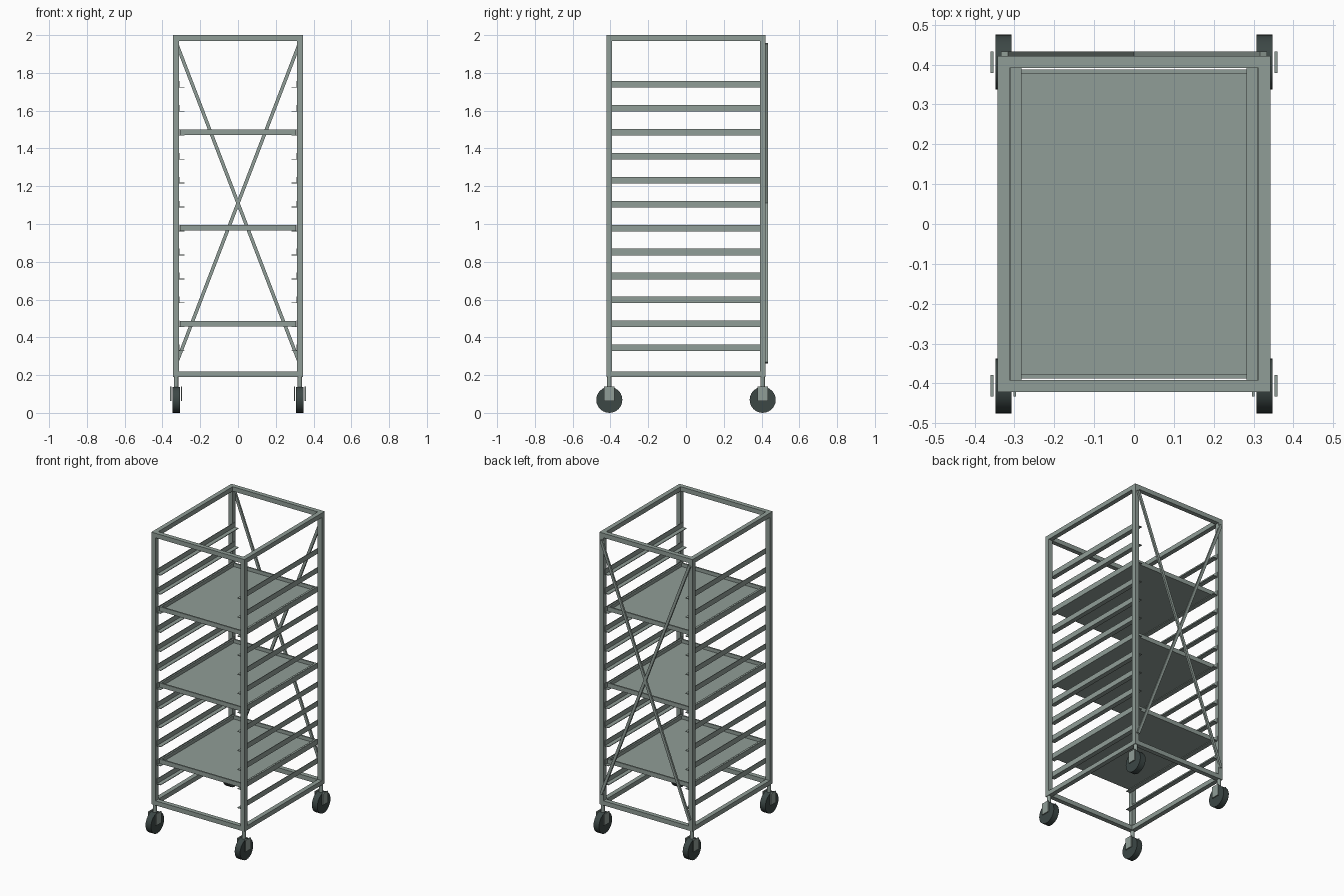
import bpy
from math import pi, atan2, hypot
from mathutils import Matrix

cube = bpy.data.objects.get("Cube")
if cube:
    bpy.data.objects.remove(cube, do_unlink=True)


def material(name, rgb):
    m = bpy.data.materials.new(name)
    m.use_nodes = True
    col = (*rgb, 1)
    m.diffuse_color = col
    bsdf = m.node_tree.nodes["Principled BSDF"]
    bsdf.inputs["Base Color"].default_value = col
    bsdf.inputs["Roughness"].default_value = 0.6
    return m


METAL = material("grey_green_metal", (0.28, 0.34, 0.31))
RUBBER = material("dark_rubber", (0.045, 0.063, 0.06))


def box(name, lo, hi, mat=METAL):
    """Axis-aligned box between two corners."""
    bpy.ops.mesh.primitive_cube_add(size=1)
    ob = bpy.context.object
    ob.name = name
    size = [abs(b - a) for a, b in zip(lo, hi)]
    mid = [(a + b) / 2 for a, b in zip(lo, hi)]
    ob.data.transform(Matrix.Diagonal((*size, 1)))
    ob.location = mid
    ob.data.materials.append(mat)
    return ob


def cylinder(name, r, depth, loc, mat, rot=(0, 0, 0), sides=24):
    bpy.ops.mesh.primitive_cylinder_add(vertices=sides, radius=r, depth=depth,
                                        location=loc, rotation=rot)
    ob = bpy.context.object
    ob.name = name
    ob.data.materials.append(mat)
    bpy.ops.object.shade_smooth_by_angle()
    return ob


X, Y = 0.343, 0.421        # outer half width and depth of the frame
T = 0.03                   # tube thickness
Z0, Z1 = 0.19, 2.0         # frame bottom and top
XI, YI = X - T, Y - T
SIDES = (("left", 1), ("right", -1))
ENDS = (("front", -1), ("back", 1))

# Corner posts and casters
for sn, s in SIDES:
    for en, e in ENDS:
        tag = f"{en}_{sn}"
        box(f"{tag}_post", (s * XI, e * YI, Z0), (s * X, e * Y, Z1))
        cx, cy = s * (X - T / 2), e * (Y - T / 2)
        cylinder(f"{tag}_caster_stem", 0.012, 0.07, (cx, cy, 0.16), METAL, sides=16)
        cylinder(f"{tag}_wheel", 0.069, 0.04, (cx, cy, 0.069), RUBBER, (0, pi / 2, 0))
        for pn, p in (("outer", s), ("inner", -s)):
            box(f"{tag}_{pn}_fork_plate", (cx + p * 0.025, cy - 0.027, 0.064),
                (cx + p * 0.032, cy + 0.027, 0.14))

# Top and bottom rails
for name, z in (("bottom", Z0), ("top", Z1 - T)):
    for sn, s in SIDES:
        box(f"{name}_{sn}_rail", (s * XI, -YI, z), (s * X, YI, z + T))
    for en, e in ENDS:
        box(f"{name}_{en}_rail", (-XI, e * YI, z), (XI, e * Y, z + T))

# Angle slides that carry the trays
SLIDE_Z, STEP, COUNT = 0.327, 0.1268, 12
for i in range(COUNT):
    z = SLIDE_Z + i * STEP
    for sn, s in SIDES:
        box(f"{sn}_slide_flange_{i + 1}", (s * 0.309, -0.41, z), (s * XI, 0.41, z + 0.035))
        box(f"{sn}_slide_ledge_{i + 1}", (s * 0.282, -0.41, z), (s * 0.309, 0.41, z + 0.004))

# Shallow trays with a raised rim
TX, TY, RIM = 0.306, 0.388, 0.01
for n, i in enumerate((1, 5, 9), 1):
    z = SLIDE_Z + i * STEP + 0.004
    top = z + 0.029
    box(f"tray_floor_{n}", (-TX, -TY, z), (TX, TY, z + 0.006))
    for sn, s in SIDES:
        box(f"tray_{sn}_rim_{n}", (s * (TX - RIM), -TY, z + 0.006), (s * TX, TY, top))
    for en, e in ENDS:
        box(f"tray_{en}_rim_{n}", (RIM - TX, e * (TY - RIM), z + 0.006),
            (TX - RIM, e * TY, top))

# Crossed braces on the back
dx, dz = 0.65, 1.69
for sn, s in SIDES:
    brace = box(f"cross_brace_{sn}", (-0.009, -0.006, -hypot(dx, dz) / 2),
                (0.009, 0.006, hypot(dx, dz) / 2))
    brace.location = (0, Y + 0.006, 1.11)
    brace.rotation_euler = (0, s * atan2(dx, dz), 0)
